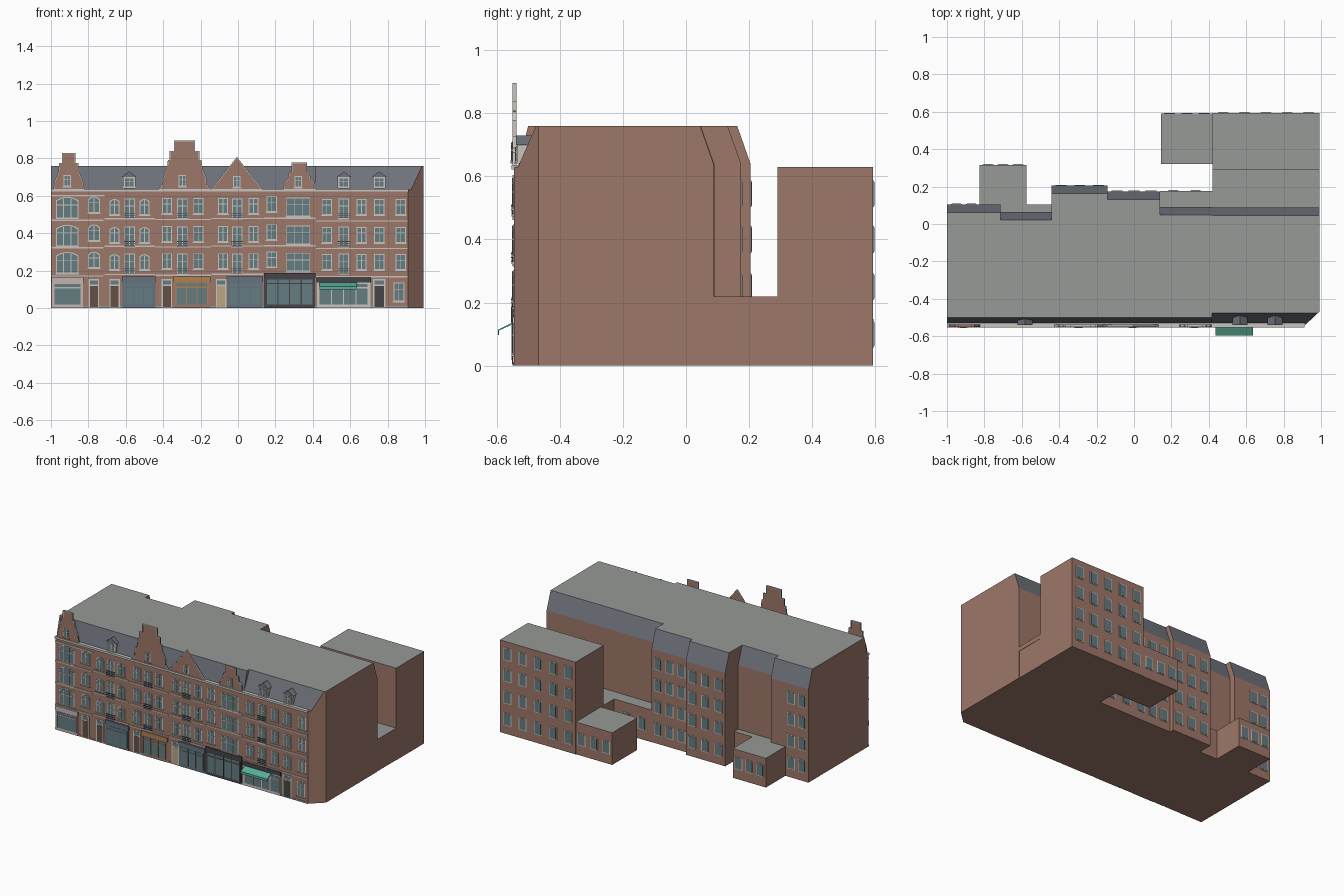
import bpy, bmesh, math
from mathutils import Vector

if "Cube" in bpy.data.objects:
    bpy.data.objects.remove(bpy.data.objects["Cube"])

COLORS = {
    "brick": (0.34, 0.185, 0.14), "slate": (0.16, 0.17, 0.20), "roof": (0.31, 0.32, 0.31),
    "trim": (0.58, 0.56, 0.52), "glass": (0.13, 0.20, 0.22), "dark": (0.06, 0.06, 0.065),
    "blue": (0.13, 0.17, 0.21), "orange": (0.45, 0.22, 0.08), "pink": (0.55, 0.46, 0.45),
    "green": (0.10, 0.42, 0.31), "door": (0.13, 0.08, 0.06), "cream": (0.50, 0.38, 0.22)}
MATS = {}
for n, c in COLORS.items():
    MATS[n] = bpy.data.materials.new(n)
    MATS[n].diffuse_color = (*c, 1)

parts = {}
F = -0.545          # front wall plane


def part(name, mat):
    if name not in parts:
        parts[name] = (bmesh.new(), mat)
    return parts[name][0]


def prism(name, mat, pts, vec):
    """Polygon of 3D points extruded along vec."""
    bm = part(name, mat)
    a = [bm.verts.new(p) for p in pts]
    b = [bm.verts.new(Vector(p) + Vector(vec)) for p in pts]
    fs = [bm.faces.new(a), bm.faces.new(b[::-1])]
    for i in range(len(a)):
        j = (i + 1) % len(a)
        fs.append(bm.faces.new((a[i], b[i], b[j], a[j])))
    bmesh.ops.recalc_face_normals(bm, faces=fs)


def box(name, mat, x0, x1, y0, y1, z0, z1):
    prism(name, mat, [(x0, y0, z0), (x1, y0, z0), (x1, y1, z0), (x0, y1, z0)], (0, 0, z1 - z0))


def face_panel(name, mat, x0, x1, z0, z1, out, y=F, d=-1):
    """Thin box standing proud of a wall by out."""
    box(name, mat, x0, x1, min(y, y + d * out), max(y, y + d * out), z0, z1)


def arch_panel(name, mat, x, z0, w, h, rise, out, y, d):
    pts = [(x - w / 2, y, z0), (x + w / 2, y, z0)]
    n = 6 if rise else 1
    for i in range(n + 1):
        t = 1 - 2 * i / n
        pts.append((x + t * w / 2, y, z0 + h - rise * t * t))
    prism(name, mat, pts, (0, d * out, 0))


def window(x, z, w=0.054, h=0.085, rise=0, y=F, d=-1, cols=2, side="front"):
    z0, b = z - h / 2, 0.005
    arch_panel(side + "_window_frames", "trim", x, z0, w, h, rise, 0.003, y, d)
    arch_panel(side + "_window_glass", "glass", x, z0 + b, w - 2 * b, h - 2 * b, rise, 0.0045, y, d)
    if side == "front":
        for i in range(1, cols):
            xx = x - w / 2 + w * i / cols
            face_panel("window_bars", "trim", xx - .002, xx + .002, z0, z0 + h - b / 2 - rise * .3, .006, y, d)
        face_panel("window_bars", "trim", x - w / 2 + .002, x + w / 2 - .002, z0 + h * .6, z0 + h * .6 + .004, .006, y, d)
        face_panel("window_sills", "trim", x - w / 2 - .004, x + w / 2 + .004, z0 - .005, z0, .008, y, d)


def tall_window(x, z):
    window(x, z - .008, .056, .108)
    for k in range(3):      # french balcony rail
        face_panel("balcony_rails", "dark", x - .03, x + .03, z - .06 + k * .012, z - .057 + k * .012, .009)


def door(x, w=0.056, h=0.155, mat="door"):
    face_panel("door_frames", "trim", x - w / 2, x + w / 2, 0, h, .004)
    face_panel("door_leaf_" + mat, mat, x - w / 2 + .007, x + w / 2 - .007, .006, h - .037, .0055)
    face_panel("door_top_lights", "glass", x - w / 2 + .007, x + w / 2 - .007, h - .03, h - .007, .0055)


def shop(n, x0, x1, h, frame, panes, sign=None, inner=None):
    nm = f"shopfront_{n}"
    face_panel(nm, frame, x0, x1, 0, h, .005)
    face_panel(nm + "_fascia", sign or frame, x0 - .002, x1 + .002, h - .028, h, .009)
    b = .012
    face_panel(nm + "_glass", "glass", x0 + b, x1 - b, .018, h - .036, .0065)
    for i in range(panes + 1):
        xx = x0 + b + (x1 - x0 - 2 * b) * i / panes
        face_panel(nm + "_bars", inner or frame, xx - .003, xx + .003, .018, h - .036, .0085)
    face_panel(nm + "_bars", inner or frame, x0 + b, x1 - b, h - .06, h - .054, .0085)


def gable(n, c, half):
    """Mirrored gable outline from (half width, z) pairs, with coping."""
    out = [(c - a, z) for a, z in half] + [(c + a, z) for a, z in half[::-1] if a > 0]
    prism(f"gable_{n}", "brick", [(x, F - .003, z) for x, z in out], (0, .010, 0))
    for (xa, za), (xb, zb) in zip(out, out[1:]):
        v = Vector((xb - xa, 0, zb - za))
        o = Vector((v.z, 0, -v.x)).normalized() * .005
        p, q = Vector((xa, F - .005, za)), Vector((xb, F - .005, zb))
        prism("gable_coping", "trim", [p, q, q + o, p + o], (0, .013, 0))


def dormer(x):
    w, y0, y1 = .034, -.535, -.485
    box("dormer_cheeks", "trim", x - w, x + w, y0, y1, .64, .70)
    prism("dormer_roofs", "slate", [(x - w - .006, y0 - .004, .70), (x + w + .006, y0 - .004, .70),
                                    (x, y0 - .004, .73)], (0, y1 - y0 + .01, 0))
    window(x, .67, .054, .052, y=y0)


# main houses: mansard profile extruded across each plot
PLOTS = [(-1, -.715, .105), (-.715, -.44, .065), (-.44, -.142, .205),
         (-.142, .138, .175), (.138, .418, .09), (.418, .993, .088)]
for i, (x0, x1, yr) in enumerate(PLOTS, 1):
    ridge = -.475 if i == 6 else -.5
    prof = [(F, 0), (F, .63), (-.532, .63), (ridge, .76), (yr - .043, .76), (yr, .638), (yr, 0)]
    prism(f"house_{i}", "brick", [(x0, y, z) for y, z in prof], (x1 - x0, 0, 0))
# chamfered street corner
bm = parts["house_6"][0]
cut = bmesh.ops.bisect_plane(bm, geom=bm.verts[:] + bm.edges[:] + bm.faces[:], plane_co=(.91, F, 0),
                             plane_no=Vector((.075, -.08, 0)).normalized(), clear_outer=True)
bmesh.ops.contextual_create(bm, geom=[e for e in cut["geom_cut"] if isinstance(e, bmesh.types.BMEdge)])
bmesh.ops.recalc_face_normals(bm, faces=bm.faces[:])

# rear wings and low extensions
box("rear_wing", "brick", .42, .993, .29, .593, 0, .63)
box("rear_wing_low", "brick", .145, .42, .32, .59, 0, .22)
box("courtyard_base", "brick", .42, .991, .085, .291, 0, .19)
box("courtyard_deck", "brick", .42, .993, .086, .29, .19, .22)
box("extension_middle", "brick", .138, .42, .08, .177, 0, .22)
box("extension_left", "brick", -.825, -.575, .06, .315, 0, .20)
box("extension_left_link", "brick", -.575, -.44, .06, .105, 0, .20)

# rear windows
ROWS_BACK = (.10, .25, .40, .545)
for z in ROWS_BACK:
    grid = [(.42 + .114 * (k + .5), .593) for k in range(5)]
    grid += [(-.95, .105), (-.87, .105)] + [(-.39 + .1 * k, .205) for k in range(3)]
    grid += [(-.09 + .09 * k, .175) for k in range(3)]
    for x, y in grid:
        window(x, z, .058, .085, y=y, d=1, side="rear")
for x, y in [(.19, .59), (.283, .59), (.375, .59), (-.78, .315), (-.70, .315), (-.62, .315), (.21, .177), (.33, .177)]:
    window(x, .11, .058, .085, y=y, d=1, side="rear")

# front windows, floor by floor
for k, z in enumerate((.245, .39, .54)):
    window(-.913, z - .003, .118, .115, .018, cols=3)
    window(-.77, z + .012, .062, .088, .014)
    for x in (-.66, -.50):
        window(x, z, .054, .085, .012)
    tall_window(-.58, z)
    for x in (-.38, -.212, -.08, .083):
        window(x, z + .005)
    for x in (-.297, -.005):
        tall_window(x, z)
    window(.18, z + .015, .056)
    window(.322, z, .128, .1, cols=3)
    for x in (.475, .66, .755, .87):
        window(x, z)
    tall_window(.565, z)
window(.86, .085, .058, .1)
for x, z in ((-.913, .68), (-.297, .68), (-.006, .675), (.322, .675)):
    window(x, z, .04, .06, y=F - .003)

# cornices, string courses and plinth
box("cornice", "trim", -1, .912, F - .008, -.53, .622, .636)
face_panel("cornice_lower", "trim", -1, -.715, .597, .605, .005)
SHIFT = (-.005, .004, 0, .005, .006, -.008)
for (x0, x1, _), s in zip(PLOTS, SHIFT):
    x1 = min(x1, .91)
    for z in (.172, .323, .47):
        face_panel("string_courses", "trim", x0, x1 - .003, z + s, z + s + .007, .005)
face_panel("plinth", "roof", -1, .91, 0, .010, .003)

# gables and dormers
gable(1, -.905, [(.083, .635), (.075, .68), (.055, .73), (.052, .775), (.036, .775), (.036, .828)])
gable(3, -.285, [(.14, .635), (.118, .66), (.115, .70), (.095, .745), (.09, .79), (.08, .79),
                 (.08, .838), (.056, .838), (.056, .895)])
gable(4, -.006, [(.137, .635), (0, .808)])
gable(5, .328, [(.086, .635), (.08, .675), (.06, .69), (.056, .728), (.042, .728), (.042, .778)])
for x in (-.582, .566, .755):
    dormer(x)

# shopfronts and doors
shop(1, -.995, -.828, .165, "pink", 1)
shop(2, -.618, -.442, .168, "blue", 3)
shop(3, -.345, -.15, .168, "brick", 3, "orange", "orange")
shop(4, -.06, .132, .168, "blue", 3)
shop(5, .14, .412, .188, "dark", 4)
shop(6, .422, .708, .165, "trim", 4, "dark")
for x in (-.77, -.66, -.38):
    door(x)
door(-.09, mat="cream")
door(.755, .066, mat="dark")

# green shop awning
prism("awning", "green", [(.437, F - .004, .137), (.437, F - .05, .114), (.437, F - .05, .098),
                          (.437, F - .047, .098), (.437, F - .047, .112), (.437, F - .004, .131)], (.2, 0, 0))

# turn every part into an object; walls get roof colours by face slope
WALLS = ("house", "rear_wing", "courtyard", "extension")
for name, (bm, mat) in parts.items():
    me = bpy.data.meshes.new(name)
    me.materials.append(MATS[mat])
    if name.startswith(WALLS):
        me.materials.append(MATS["slate"])
        me.materials.append(MATS["roof"])
        bm.normal_update()
        for f in bm.faces:
            f.material_index = 2 if f.normal.z > .9 else 1 if f.normal.z > .1 else 0
    bm.to_mesh(me)
    bm.free()
    bpy.context.collection.objects.link(bpy.data.objects.new(name, me))

for m in bpy.data.materials:
    if m.users and not m.is_grease_pencil:
        m.use_nodes = True
        m.node_tree.nodes["Principled BSDF"].inputs["Base Color"].default_value = m.diffuse_color
